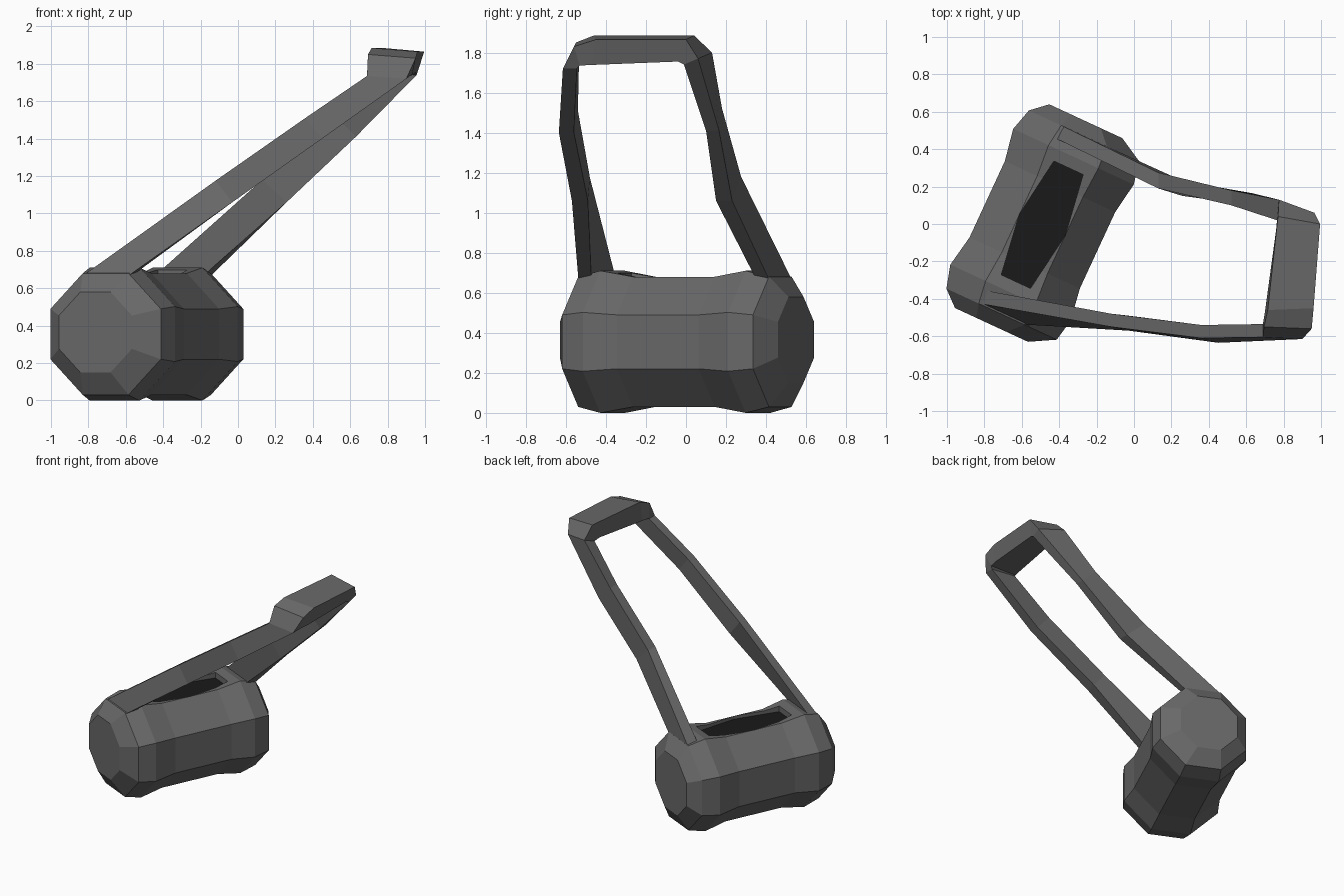
import bpy, bmesh
from math import pi, cos, sin
from mathutils import Vector

if "Cube" in bpy.data.objects:
    bpy.data.objects.remove(bpy.data.objects["Cube"])

# Barrel frame: t runs along its axis, v across it
CENTRE = Vector((-0.51, 0.005, 0))
U = Vector((0.42, 0.907, 0)).normalized()
V = Vector((U.y, -U.x, 0))


def at(t, v, z):
    return CENTRE + U * t + V * v + Vector((0, 0, z))


def material(name, grey):
    m = bpy.data.materials.new(name)
    m.diffuse_color = (grey, grey, grey, 1)
    m.use_nodes = True
    m.node_tree.nodes["Principled BSDF"].inputs["Base Color"].default_value = m.diffuse_color
    return m


def loft(name, rings, mat=None):
    """Skin equal-length rings of points, with capped ends."""
    bm = bmesh.new()
    vs = [[bm.verts.new(p) for p in r] for r in rings]
    n = len(vs[0])
    for a, b in zip(vs, vs[1:]):
        for i in range(n):
            j = (i + 1) % n
            bm.faces.new((a[i], a[j], b[j], b[i]))
    bm.faces.new(vs[0])
    bm.faces.new(vs[-1])
    bmesh.ops.recalc_face_normals(bm, faces=bm.faces)
    me = bpy.data.meshes.new(name)
    bm.to_mesh(me)
    bm.free()
    ob = bpy.data.objects.new(name, me)
    bpy.context.collection.objects.link(ob)
    if mat:
        me.materials.append(mat)
    return ob


fabric = material("dark_grey", 0.14)
lining = material("near_black", 0.01)

# Octagonal barrel: (t, flat radius, v offset, centre height)
half = [(0.60, 0.215, 0.0, 0.365), (0.525, 0.325, 0.025, 0.355),
        (0.40, 0.355, 0.02, 0.355), (0.225, 0.325, 0.022, 0.355)]
stations = [(-t, r, v, z) for t, r, v, z in half] + half[::-1]
rings = []
for t, r, v, z in stations:
    R = r / cos(pi / 8)
    rings.append([at(t, v + R * cos(pi / 8 + k * pi / 4), z + R * sin(pi / 8 + k * pi / 4))
                  for k in range(8)])
barrel = loft("barrel_body", rings, fabric)

# Shallow slot in the top with a dark lining
slot = [(-0.335, -0.065), (0, -0.113), (0.335, -0.065),
        (0.335, 0.107), (0, 0.157), (-0.335, 0.107)]
cutter = loft("slot_cutter", [[at(t, v, z) for t, v in slot] for z in (0.645, 0.9)])
cutter.hide_render = True
mod = barrel.modifiers.new("slot", 'BOOLEAN')
mod.operation = 'DIFFERENCE'
mod.solver = 'EXACT'
mod.object = cutter
bpy.context.view_layer.objects.active = barrel
bpy.ops.object.modifier_apply(modifier="slot")
bpy.data.objects.remove(cutter)
loft("slot_lining", [[at(t, v, z) for t, v in slot] for z in (0.63, 0.655)], lining)


# Strap loop: each section is upper-inner, upper-outer, lower-outer, lower-inner
def foot(s):
    return [at(s * 0.45, -0.12, 0.68), at(s * 0.525, -0.113, 0.665),
            at(s * 0.525, 0.157, 0.665), at(s * 0.45, 0.165, 0.68)]


def section(up, low, ys):
    (ux, uz), (lx, lz) = up, low
    return [(ux, ys[0], uz), (ux, ys[1], uz), (lx, ys[2], lz), (lx, ys[3], lz)]


strap = [
    foot(-1),
    section((-0.12, 1.175), (-0.03, 1.06), (-0.48, -0.55, -0.57, -0.49)),
    section((0.36, 1.51), (0.45, 1.40), (-0.54, -0.61, -0.635, -0.56)),
    section((0.69, 1.735), (0.90, 1.72), (-0.535, -0.605, -0.615, -0.545)),
    [(0.69, -0.53, 1.74), (0.695, -0.55, 1.85), (0.95, -0.56, 1.83), (0.92, -0.53, 1.735)],
    [(0.70, -0.47, 1.742), (0.715, -0.46, 1.885), (0.96, -0.45, 1.865), (0.93, -0.47, 1.738)],
    [(0.76, -0.03, 1.765), (0.77, 0.04, 1.885), (0.995, 0.0, 1.865), (0.95, -0.04, 1.755)],
    [(0.765, 0.02, 1.755), (0.775, 0.13, 1.80), (0.965, 0.06, 1.77), (0.955, -0.01, 1.74)],
    section((0.52, 1.52), (0.63, 1.41), (0.10, 0.18, 0.165, 0.10)),
    section((0.13, 1.18), (0.26, 1.06), (0.19, 0.275, 0.23, 0.15)),
    foot(1),
]
loft("carry_strap", strap, fabric)
